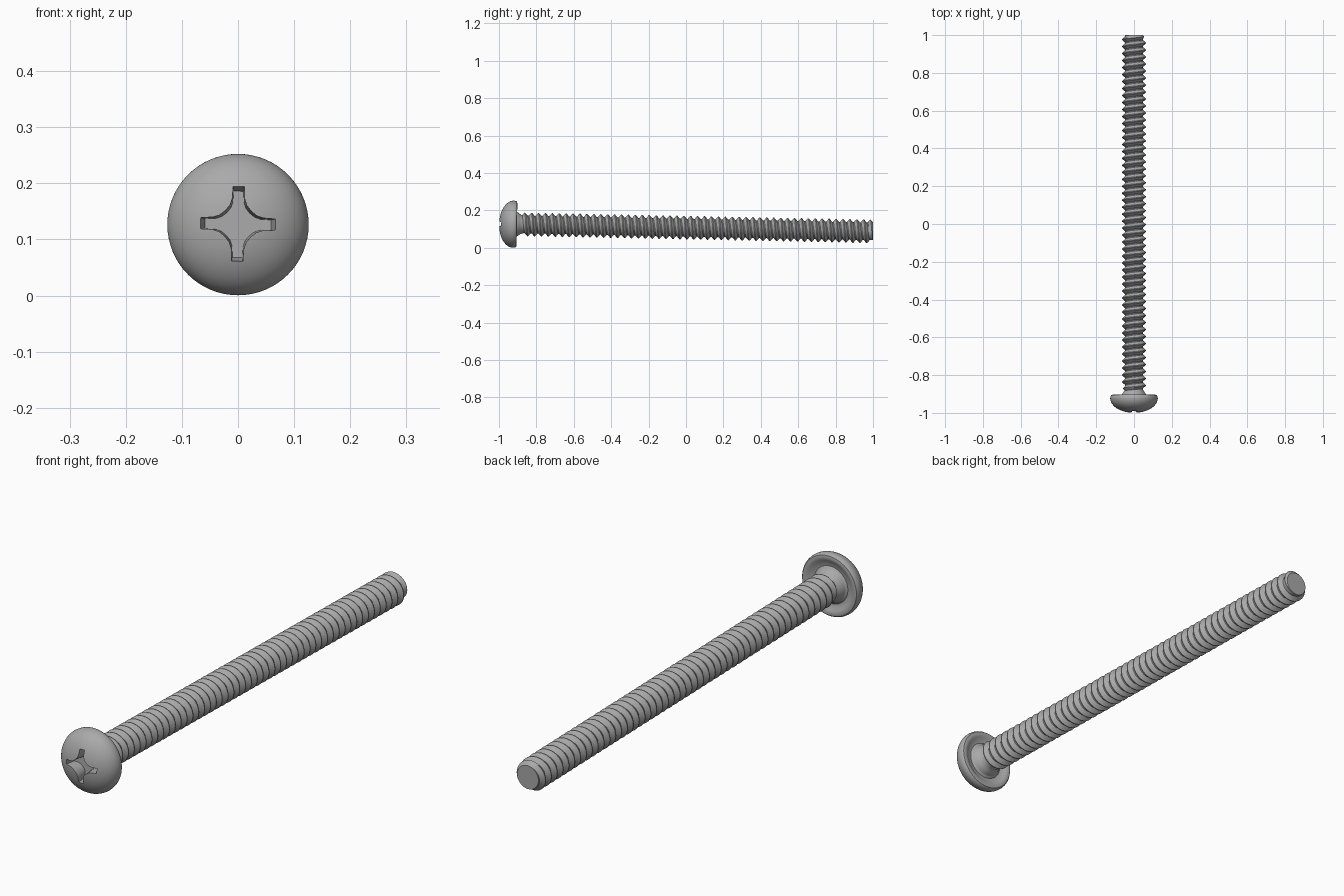
import bpy, bmesh, math
from mathutils import Matrix

cube = bpy.data.objects.get("Cube")
if cube:
    bpy.data.objects.remove(cube)

steel = bpy.data.materials.new("grey steel")
steel.use_nodes = True
GREY = (0.4, 0.4, 0.4, 1)
steel.diffuse_color = GREY
steel.node_tree.nodes["Principled BSDF"].inputs["Base Color"].default_value = GREY

# The screw lies along y and droops slightly towards its tip
POSE = Matrix.Translation((0, 0, 0.108)) @ Matrix.Rotation(-0.02, 4, 'X')
SIDES = 64
CORE, CREST, PITCH = 0.047, 0.063, 0.037
START, END = -0.885, 1.0


def make_object(name, bm):
    bmesh.ops.remove_doubles(bm, verts=bm.verts, dist=1e-5)
    bmesh.ops.recalc_face_normals(bm, faces=bm.faces)
    mesh = bpy.data.meshes.new(name)
    bm.to_mesh(mesh)
    bm.free()
    mesh.materials.append(steel)
    obj = bpy.data.objects.new(name, mesh)
    bpy.context.collection.objects.link(obj)
    obj.matrix_world = POSE
    return obj


def select_only(obj):
    bpy.ops.object.select_all(action='DESELECT')
    obj.select_set(True)
    bpy.context.view_layer.objects.active = obj


def bridge(bm, rings):
    for a, b in zip(rings, rings[1:]):
        for i in range(len(a)):
            j = (i + 1) % len(a)
            bm.faces.new((a[i], a[j], b[j], b[i]))


def lathe(name, profile):
    """Closed solid from (radius, y) points; the ends are capped."""
    bm = bmesh.new()
    rings = []
    for r, y in profile:
        angles = [math.tau * i / SIDES for i in range(SIDES)]
        rings.append([bm.verts.new((r * math.sin(a), y, r * math.cos(a))) for a in angles])
    bridge(bm, rings)
    bm.faces.new(rings[0])
    bm.faces.new(rings[-1])
    return make_object(name, bm)


# Domed head with a hollowed underside and a filleted neck
dome = [(0.126 * math.sin(t), -0.922 - 0.078 * math.cos(t))
        for t in (math.pi / 2 * (i + 0.3) / 16 for i in range(16))]
rim = [(0.126, -0.922), (0.1245, -0.912), (0.12, -0.906), (0.112, -0.904),
       (0.1, -0.907), (0.09, -0.914), (0.075, -0.916), (0.067, -0.91),
       (0.063, -0.9), (0.056, -0.89), (0.05, -0.882), (CORE, -0.87)]
head = lathe("head", dome + rim)

# Cross-shaped driver recess, narrowing towards its floor
quarter = [(0.010, 0.067), (0.011, 0.045), (0.015, 0.033), (0.023, 0.023),
           (0.033, 0.015), (0.045, 0.011), (0.067, 0.010)]
bm = bmesh.new()
rings = []
for y, scale in ((-1.03, 1.0), (-0.99, 1.0), (-0.95, 0.88)):
    ring = []
    for k in range(4):
        turn = Matrix.Rotation(k * math.pi / 2 + 0.02, 4, 'Y')
        for x, z in quarter:
            ring.append(bm.verts.new(turn @ Matrix.Diagonal((scale, 1, scale, 1))
                                     @ Matrix.Translation((x, y, z)).to_translation()))
    rings.append(ring)
# Each quarter turn runs clockwise, matching the order of its points
bridge(bm, rings)
bm.faces.new(rings[0])
bm.faces.new(rings[-1])
cutter = make_object("recess_cutter", bm)
cutter.hide_render = True
cut = head.modifiers.new("recess", 'BOOLEAN')
cut.operation = 'DIFFERENCE'
cut.solver = 'EXACT'
cut.object = cutter
select_only(head)
bpy.ops.object.modifier_apply(modifier=cut.name)
bpy.data.objects.remove(cutter)

# Solid shank inside the thread
shank = lathe("shank", [(CORE, -0.9), (CORE, END)])

# Right-handed helical thread, fading into the core at both ends
tooth = [(0.0, CORE), (0.14, CORE), (0.52, CREST), (0.62, CREST)]
bm = bmesh.new()
rows = []
turns = int((END - START) / PITCH) + 3
for k in range(turns):
    for offset, radius in tooth:
        row = []
        for i in range(SIDES + 1):
            y = START + PITCH * (k - 1 + offset + i / SIDES)
            y = min(max(y, START), END)
            limit = CORE + min((END - y) * 1.0, (y - START) * 0.8)
            r, a = min(radius, limit), math.tau * i / SIDES
            row.append(bm.verts.new((r * math.sin(a), y, r * math.cos(a))))
        rows.append(row)
for a, b in zip(rows, rows[1:]):
    for i in range(SIDES):
        bm.faces.new((a[i], a[i + 1], b[i + 1], b[i]))
thread = make_object("thread", bm)

for obj in (head, shank, thread):
    select_only(obj)
    bpy.ops.object.shade_smooth_by_angle(angle=math.radians(30))
